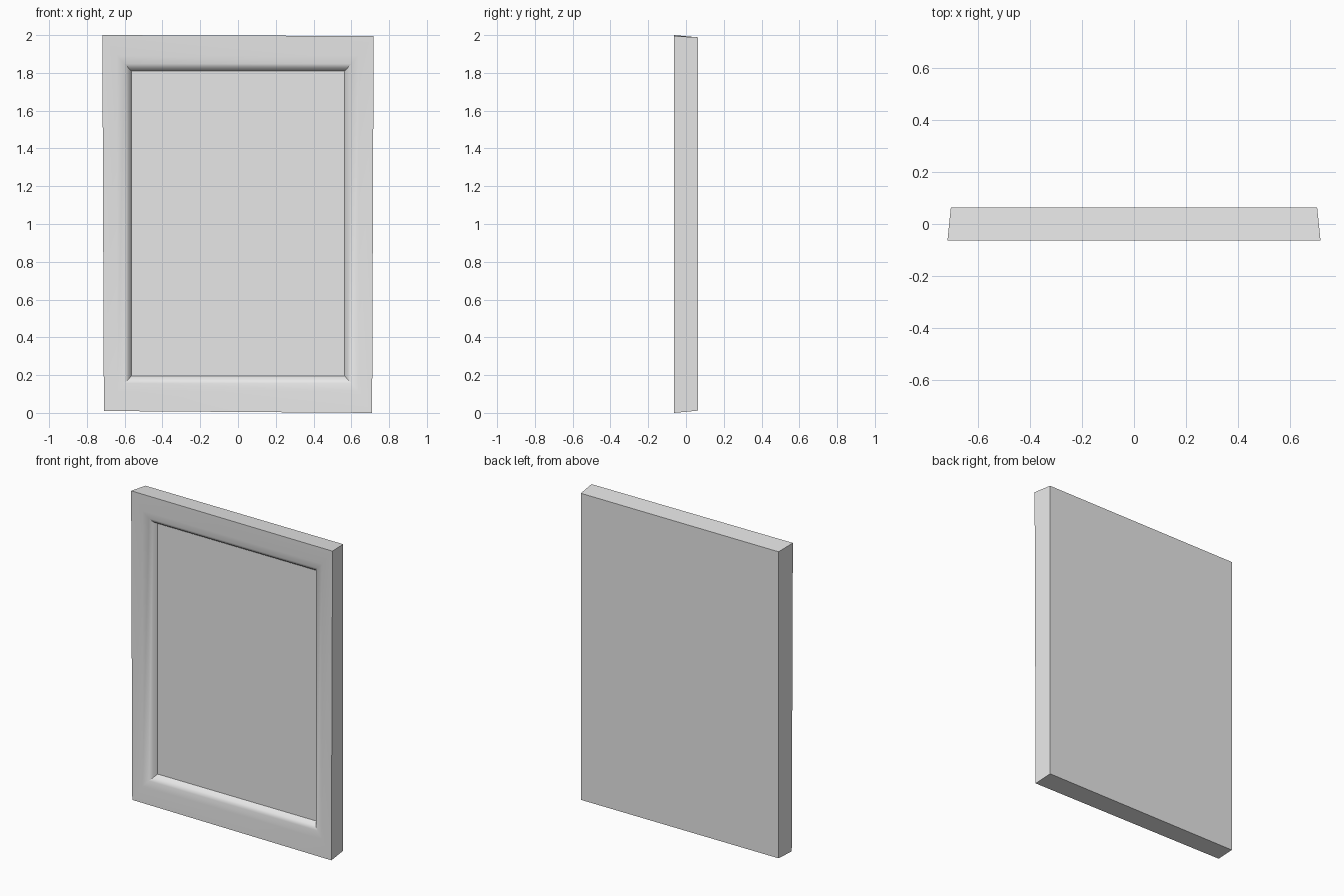
import bpy
import bmesh
import math

cube = bpy.data.objects.get("Cube")
if cube:
    bpy.data.objects.remove(cube, do_unlink=True)

grey = bpy.data.materials.new("plain grey")
grey.use_nodes = True
colour = (0.8, 0.8, 0.8, 1)
grey.diffuse_color = colour
grey.node_tree.nodes["Principled BSDF"].inputs["Base Color"].default_value = colour


def rectangle(half_width, low, high):
    """Corners in order around the opening, as (x, z)."""
    return [(-half_width, low), (half_width, low),
            (half_width, high), (-half_width, high)]


def build(name, rings, cap_start=False):
    """Bridge rectangular rings of corners, then close the last one."""
    bm = bmesh.new()
    loops = [[bm.verts.new((x, y, z)) for x, z in corners]
             for y, corners in rings]
    for a, b in zip(loops, loops[1:]):
        for i in range(4):
            j = (i + 1) % 4
            bm.faces.new((a[i], a[j], b[j], b[i]))
    bm.faces.new(loops[-1])
    if cap_start:
        bm.faces.new(loops[0])
    bmesh.ops.recalc_face_normals(bm, faces=bm.faces)
    mesh = bpy.data.meshes.new(name)
    bm.to_mesh(mesh)
    bm.free()
    mesh.materials.append(grey)
    obj = bpy.data.objects.new(name, mesh)
    bpy.context.collection.objects.link(obj)
    bpy.ops.object.select_all(action="DESELECT")
    obj.select_set(True)
    bpy.context.view_layer.objects.active = obj
    bpy.ops.object.shade_smooth_by_angle(angle=math.radians(40))
    return obj


# Frame: flat back, tapered sides, front band rolling in to the opening
outer = [(-0.71, 0.01), (0.71, 0.0), (0.718, 1.995), (-0.718, 2.0)]
build("frame", [
    (-0.01, rectangle(0.565, 0.195, 1.81)),
    (-0.036, rectangle(0.58, 0.178, 1.826)),
    (-0.05, rectangle(0.6, 0.157, 1.848)),
    (-0.059, rectangle(0.64, 0.115, 1.89)),
    (-0.063, outer),
    (0.064, rectangle(0.705, 0.012, 1.988)),
], cap_start=True)

# Flat inset panel, just proud of the bottom of the recess
build("inset_panel", [
    (-0.011, rectangle(0.565, 0.195, 1.81)),
    (0.0, rectangle(0.565, 0.195, 1.81)),
], cap_start=True)
